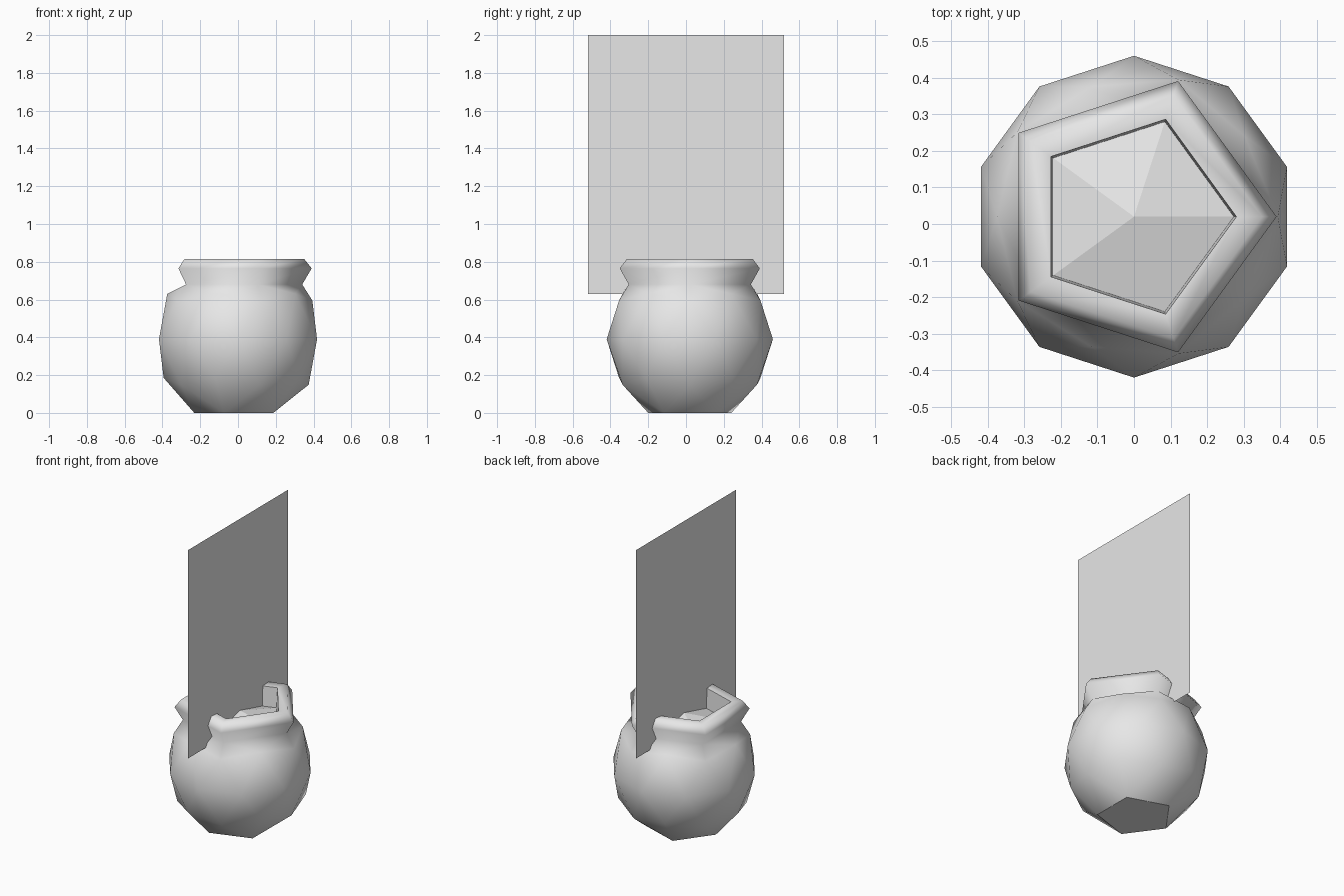
import bpy, bmesh
from math import cos, sin, tau
from mathutils import Vector

default = bpy.data.objects.get("Cube")
if default:
    bpy.data.objects.remove(default, do_unlink=True)

CENTER_Y, RADIUS, HALF_HEIGHT, MIDDLE = 0.02, 0.44, 0.458, 0.39

gray = bpy.data.materials.new("plain gray")
gray.use_nodes = True
gray.diffuse_color = (0.8, 0.8, 0.8, 1)
gray.node_tree.nodes["Principled BSDF"].inputs["Base Color"].default_value = gray.diffuse_color


def finish(bm, name):
    mesh = bpy.data.meshes.new(name)
    bm.to_mesh(mesh)
    bm.free()
    mesh.materials.append(gray)
    obj = bpy.data.objects.new(name, mesh)
    bpy.context.collection.objects.link(obj)
    return obj


def ring_point(i, r, z):
    return Vector((r * cos(tau * i / 5), CENTER_Y + r * sin(tau * i / 5), z))


# Pot body: low icosphere with its poles opened
bm = bmesh.new()
bmesh.ops.create_icosphere(bm, subdivisions=2, radius=1)
top = max(bm.verts, key=lambda v: v.co.z)
bottom = min(bm.verts, key=lambda v: v.co.z)
neck = [e.other_vert(top) for e in top.link_edges]
foot = [e.other_vert(bottom) for e in bottom.link_edges]
bmesh.ops.delete(bm, geom=[top, bottom], context='VERTS')
for v in bm.verts:
    v.co = Vector((v.co.x * RADIUS, CENTER_Y + v.co.y * RADIUS, MIDDLE + v.co.z * HALF_HEIGHT))
for v in foot:
    v.co.z = 0
for f in bm.faces:
    f.smooth = True


def ring_order(v):
    # Nearest of the five corner directions
    return min(range(5), key=lambda i: (v.co - ring_point(i, 0.23, v.co.z)).length)


neck.sort(key=ring_order)
for i, v in enumerate(neck):
    v.co = ring_point(i, 0.34, 0.68)

# Flared rim, then the inner wall
ring = neck
for r, z, smooth in ((0.39, 0.765, True), (0.35, 0.815, True),
                     (0.28, 0.81, True), (0.273, 0.68, False)):
    new = [bm.verts.new(ring_point(i, r, z)) for i in range(5)]
    for i in range(5):
        j = (i + 1) % 5
        face = bm.faces.new((ring[i], ring[j], new[j], new[i]))
        face.smooth = smooth
    ring = new

# Shallow domed filling
apex = bm.verts.new((0, CENTER_Y, 0.74))
for i in range(5):
    bm.faces.new((ring[i], ring[(i + 1) % 5], apex))

# Flat base
bmesh.ops.contextual_create(bm, geom=foot)
bmesh.ops.recalc_face_normals(bm, faces=bm.faces[:])
for e in bm.edges:
    if any(not f.smooth for f in e.link_faces):
        e.smooth = False
for f in bm.faces:
    if all(v in foot for v in f.verts):
        f.smooth = False
        for e in f.edges:
            e.smooth = False
finish(bm, "pot")

# Upright flat panel standing in the pot
bm = bmesh.new()
bm.faces.new([bm.verts.new((0, y, z)) for y, z in
              ((-0.52, 0.63), (0.52, 0.63), (0.52, 2), (-0.52, 2))])
finish(bm, "upright_panel")
